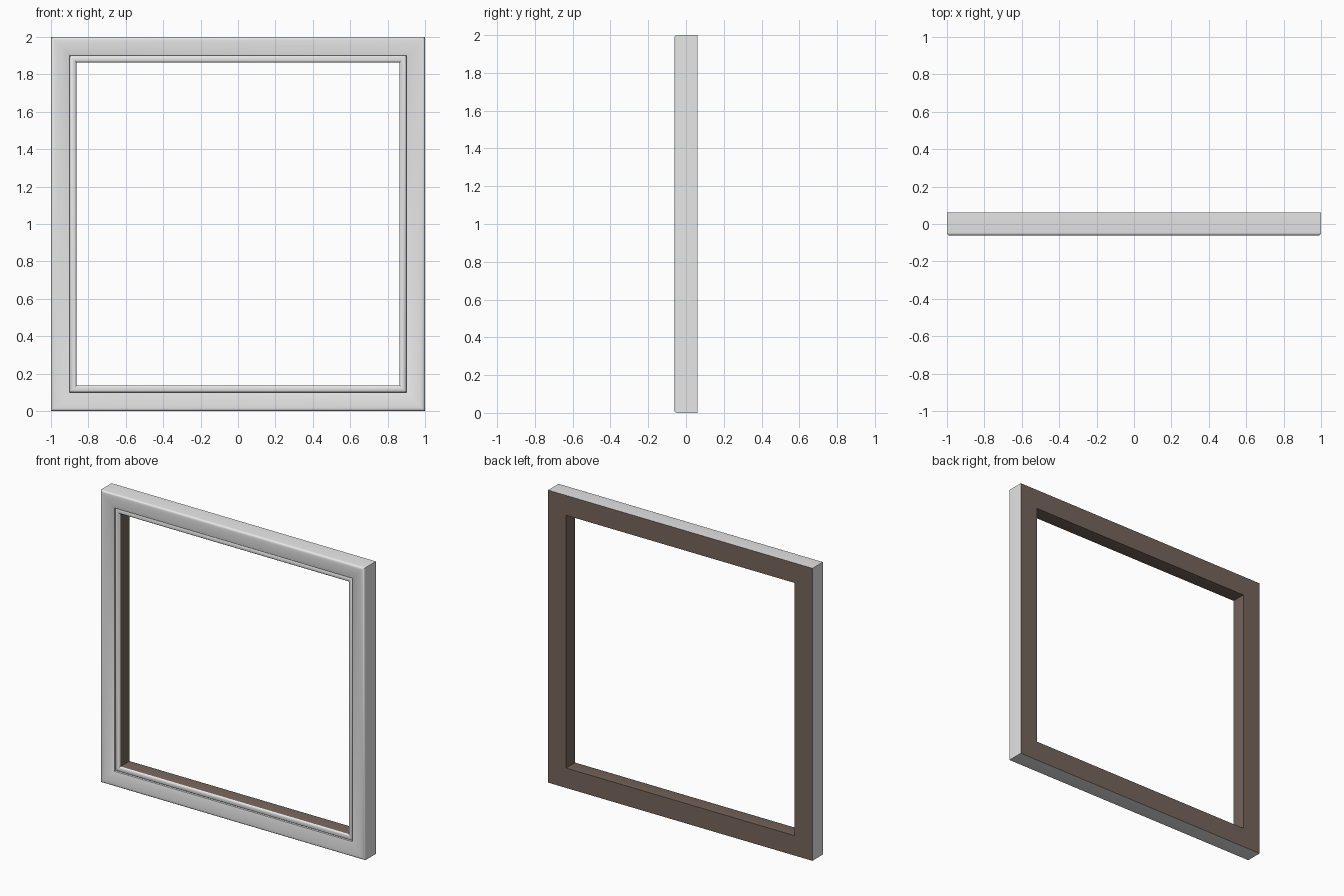
import bpy, bmesh, math

cube = bpy.data.objects.get("Cube")
if cube:
    bpy.data.objects.remove(cube)


def make_material(name, rgb):
    mat = bpy.data.materials.new(name)
    mat.use_nodes = True
    mat.diffuse_color = (*rgb, 1)
    mat.node_tree.nodes["Principled BSDF"].inputs["Base Color"].default_value = (*rgb, 1)
    return mat


paint = make_material("pale_grey_paint", (0.8, 0.8, 0.8))
wood = make_material("dark_brown_wood", (0.18, 0.13, 0.105))


def arc(cx, cy, rx, ry, start, end, steps):
    """Points on an elliptical arc, angles in degrees."""
    angles = [math.radians(start + (end - start) * i / steps) for i in range(steps + 1)]
    return [(cx + rx * math.cos(a), cy + ry * math.sin(a)) for a in angles]


BACK, FRONT, LIP = 0.062, -0.062, 0.136

# Moulding section: (distance in from the outer edge, depth)
section = [(0, BACK)]
section += arc(0.018, FRONT + 0.015, 0.018, 0.015, 180, 270, 6)       # rounded outer edge
section += arc(0.018, FRONT + 0.045, 0.12, 0.045, 278, 313, 7)        # gently crowned face
section += [(0.1, -0.037)]                                            # step to inner bead
section += arc(0.118, -0.034, 0.018, 0.012, 190, 360, 8)              # inner bead
section += [(LIP, BACK)]                                              # plain inner wall


# Sweep the section round the square with mitred corners
bm = bmesh.new()
corners = [(-1, -1), (1, -1), (1, 1), (-1, 1)]
rings = [[bm.verts.new((sx * (1 - d), y, 1 + sz * (1 - d))) for d, y in section]
         for sx, sz in corners]
count = len(section)
for side in range(4):
    a, b = rings[side], rings[(side + 1) % 4]
    for i in range(count):
        j = (i + 1) % count
        face = bm.faces.new((a[i], b[i], b[j], a[j]))
        face.smooth = True
        # The inner wall and the back are bare wood
        face.material_index = 1 if i >= count - 2 else 0
bmesh.ops.recalc_face_normals(bm, faces=bm.faces)

mesh = bpy.data.meshes.new("square_frame")
bm.to_mesh(mesh)
bm.free()
mesh.materials.append(paint)
mesh.materials.append(wood)
frame = bpy.data.objects.new("square_frame", mesh)
bpy.context.collection.objects.link(frame)

bpy.ops.object.select_all(action="DESELECT")
frame.select_set(True)
bpy.context.view_layer.objects.active = frame
bpy.ops.object.shade_smooth_by_angle(angle=math.radians(35))
